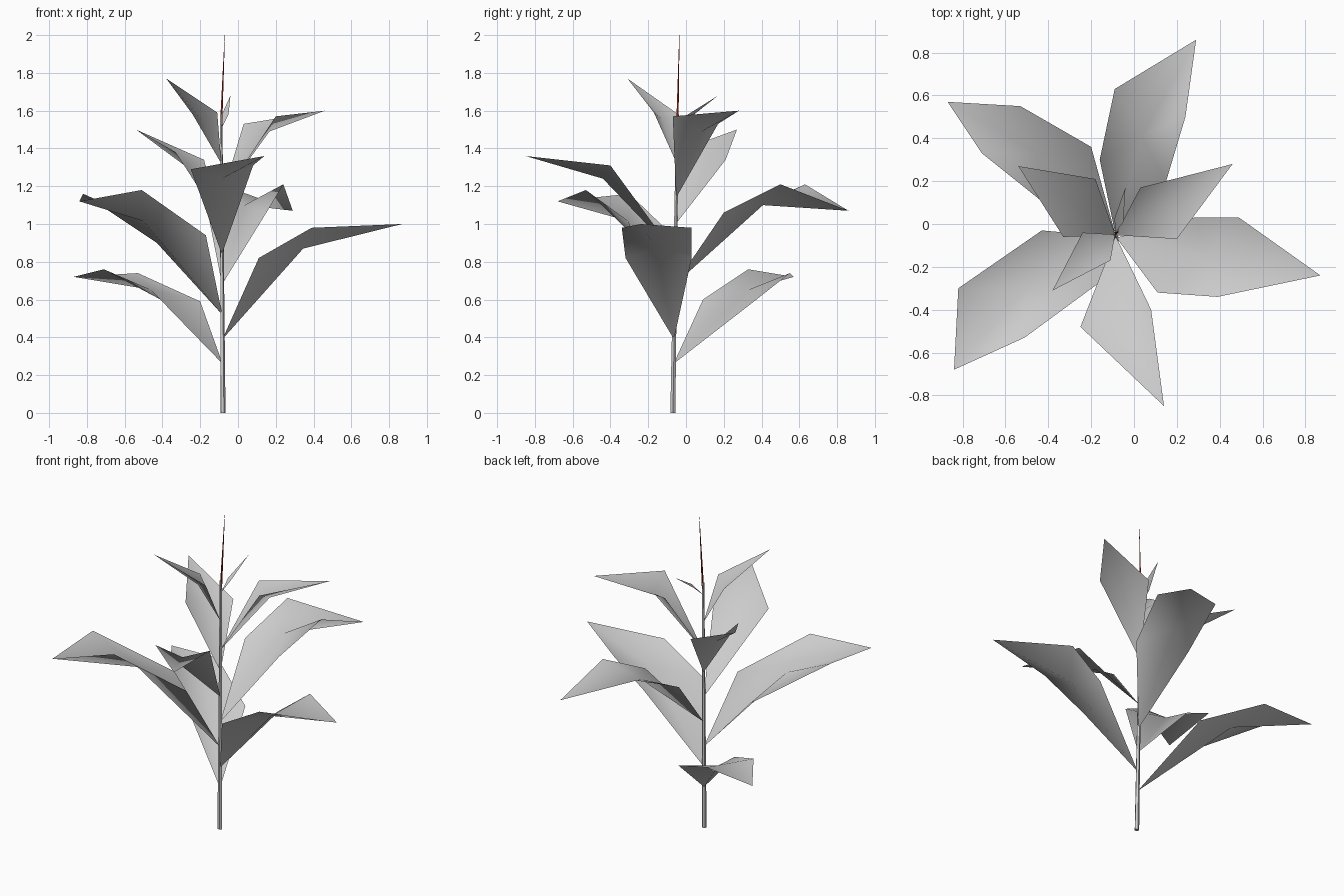
import bpy
import bmesh
from mathutils import Vector

old = bpy.data.objects.get("Cube")
if old:
    bpy.data.objects.remove(old, do_unlink=True)


def make_material(name, colour):
    mat = bpy.data.materials.new(name)
    mat.use_nodes = True
    mat.diffuse_color = colour
    mat.node_tree.nodes["Principled BSDF"].inputs["Base Color"].default_value = colour
    return mat


LEAF = make_material("pale_grey", (0.6, 0.6, 0.6, 1))
RED = make_material("dark_red", (0.3, 0.02, 0.01, 1))

# Stem centre line, leaning slightly as it rises
FOOT = Vector((-0.08, -0.07, 0))
CROWN = Vector((-0.09, -0.045, 1.58))
SPIRE_TIP = Vector((-0.07, -0.035, 2))


def on_stem(height):
    return FOOT.lerp(CROWN, height / CROWN.z)


def add_object(name, bm, material):
    mesh = bpy.data.meshes.new(name)
    bm.to_mesh(mesh)
    bm.free()
    mesh.materials.append(material)
    obj = bpy.data.objects.new(name, mesh)
    bpy.context.collection.objects.link(obj)
    return obj


def tapered_rod(name, start, end, radius_start, radius_end, sides, material):
    bm = bmesh.new()
    axis = end - start
    bmesh.ops.create_cone(bm, cap_ends=True, segments=sides, radius1=radius_start,
                          radius2=radius_end, depth=axis.length)
    turn = axis.to_track_quat("Z", "Y").to_matrix()
    for v in bm.verts:
        v.co = turn @ v.co + (start + end) / 2
    return add_object(name, bm, material)


def leaf(name, base_height, left, tip, right, sag, push=0.0):
    """Folded blade: a fan of triangles around a sunken midrib point."""
    left = [Vector(p) for p in left]
    right = [Vector(p) for p in right]
    tip = Vector(tip)
    edges = left + right
    middle = sum(edges, Vector()) / len(edges)
    middle = middle.lerp(tip, push)
    middle.z = sum(p.z for p in edges) / len(edges) - sag
    outline = [on_stem(base_height)] + right + [tip] + left[::-1]

    bm = bmesh.new()
    centre = bm.verts.new(middle)
    rim = [bm.verts.new(p) for p in outline]
    for a, b in zip(rim, rim[1:] + rim[:1]):
        face = bm.faces.new((centre, a, b))
        face.smooth = True
    return add_object(name, bm, LEAF)


# Stem and the thin red spire above it
tapered_rod("stem", FOOT, CROWN, 0.014, 0.007, 5, LEAF)
tapered_rod("flower_spire", on_stem(1.52), SPIRE_TIP, 0.007, 0.001, 4, RED)

# Large lower leaves, two points along each edge
leaf("lowest_leaf", 0.26,
     [(-0.41, 0.09, 0.6), (-0.71, 0.33, 0.76)], (-0.87, 0.57, 0.72),
     [(-0.2, 0.36, 0.59), (-0.53, 0.55, 0.74)], 0.02)
leaf("left_leaf", 0.39,
     [(0.28, 0.03, 0.82), (0.49, 0.03, 0.98)], (0.87, -0.24, 1),
     [(0.11, -0.32, 0.82), (0.39, -0.34, 0.98)], 0.03, 0.05)
leaf("right_leaf", 0.52,
     [(-0.17, -0.28, 0.94), (-0.51, -0.53, 1.18)], (-0.84, -0.68, 1.12),
     [(-0.43, -0.03, 0.9), (-0.82, -0.3, 1.16)], 0.03, 0.05)
leaf("back_leaf", 0.68,
     [(-0.16, 0.3, 1.06), (-0.09, 0.63, 1.21)], (0.29, 0.86, 1.07),
     [(0.15, 0.2, 1.06), (0.24, 0.5, 1.21)], 0.035)

# Smaller upper leaves, one point along each edge
leaf("front_leaf", 0.84, [(0.08, -0.4, 1.31)], (0.14, -0.85, 1.36),
     [(-0.25, -0.48, 1.29)], 0.06)
leaf("upper_right_leaf", 1.0, [(-0.33, -0.06, 1.38)], (-0.54, 0.27, 1.5),
     [(-0.18, 0.21, 1.34)], 0.05, 0.1)
leaf("upper_left_leaf", 1.14, [(0.03, 0.17, 1.53)], (0.46, 0.28, 1.6),
     [(0.2, -0.07, 1.57)], 0.06, 0.15)
leaf("top_front_leaf", 1.32, [(-0.11, -0.17, 1.59)], (-0.38, -0.31, 1.77),
     [(-0.24, -0.04, 1.58)], 0.03, 0.1)
leaf("top_bud_leaf", 1.5, [(-0.09, 0.03, 1.57)], (-0.04, 0.17, 1.68),
     [(-0.05, 0.01, 1.58)], 0.01)
